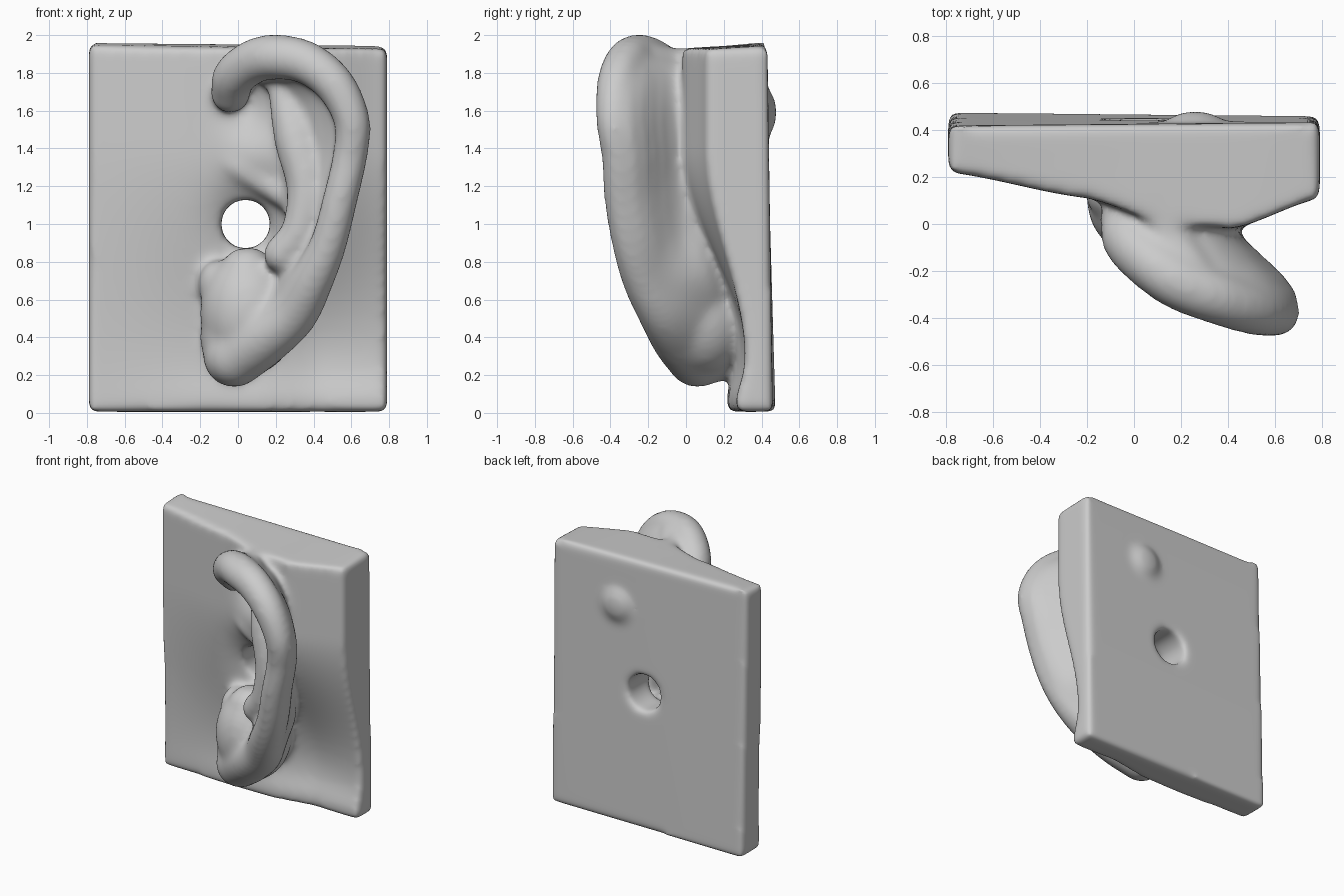
import bpy, bmesh, math
from mathutils import Vector, Matrix

if "Cube" in bpy.data.objects:
    bpy.data.objects.remove(bpy.data.objects["Cube"])

bm = bmesh.new()


def lerp_table(table, x):
    for (x0, y0), (x1, y1) in zip(table, table[1:]):
        if x <= x1:
            t = max(0, (x - x0) / (x1 - x0))
            t = t * t * (3 - 2 * t) * 0.4 + t * 0.6
            return y0 + (y1 - y0) * t
    return table[-1][1]


def gauss(x, z, cx, cz, sx, sz):
    return math.exp(-((x - cx) / sx) ** 2 - ((z - cz) / sz) ** 2)


TOP = [(-.79, .22), (-.2, .11), (.1, .01), (.42, -.02), (.79, .11)]
LOW = [(-.79, .25), (-.2, .24), (.1, .26), (.42, .32), (.79, .31)]


def front_y(x, z):
    t = min(1, max(0, (z - .3) / 1.1))
    t = t * t * (3 - 2 * t)
    y = lerp_table(LOW, x) * (1 - t) + lerp_table(TOP, x) * t
    y += .13 * gauss(x, z, .06, 1.0, .17, .22)      # bowl around the hole
    y += .10 * gauss(x, z, .06, 1.62, .12, .16)     # upper hollow
    return y - .05 * gauss(x, z, .5, .06, .8, .12)  # thicker lower edge


def catmull(pts, steps=6):
    out = []
    v = [Vector(p) for p in pts]
    v = [2 * v[0] - v[1]] + v + [2 * v[-1] - v[-2]]
    for a, b, c, d in zip(v, v[1:], v[2:], v[3:]):
        for k in range(steps):
            t = k / steps
            out.append(.5 * (2 * b + (c - a) * t + (2 * a - 5 * b + 4 * c - d) * t * t
                             + (3 * b - a - 3 * c + d) * t ** 3))
    return out + [v[-2]]


def ball(center, radii):
    m = Matrix.Translation(center) @ Matrix.Diagonal((*radii, 1))
    bmesh.ops.create_icosphere(bm, subdivisions=4, radius=1, matrix=m)


def tube(pts, sides=20):
    """Round sweep through (x, y, z, radius) points with ball ends."""
    path = catmull(pts)
    pos = [p.to_3d() for p in path]
    normal, rings = Vector((.3, 1, .2)), []
    for i, p in enumerate(pos):
        tan = (pos[min(i + 1, len(pos) - 1)] - pos[max(i - 1, 0)]).normalized()
        normal = (normal - tan * normal.dot(tan)).normalized()
        side = tan.cross(normal)
        rings.append([bm.verts.new(p + path[i][3] * (math.cos(a) * normal + math.sin(a) * side))
                      for a in (2 * math.pi * k / sides for k in range(sides))])
    for r0, r1 in zip(rings, rings[1:]):
        for k in range(sides):
            j = (k + 1) % sides
            bm.faces.new((r0[k], r0[j], r1[j], r1[k]))
    bm.faces.new(rings[0][::-1])
    bm.faces.new(rings[-1])
    for e in (0, -1):
        ball(pos[e], [path[e][3]] * 3)


# Backing plate: sculpted front sheet extruded to a flat, slightly leaning back
m = Matrix.Translation((0, 0, .98)) @ Matrix.Rotation(math.pi / 2, 4, 'X') @ Matrix.Diagonal((.79, .974, 1, 1))
bmesh.ops.create_grid(bm, x_segments=48, y_segments=60, size=1, matrix=m)
for v in bm.verts:
    v.co.y = front_y(v.co.x, v.co.z)
    v.co.z += -.012 * v.co.x * v.co.z / 1.95 - .02 * (v.co.z > 1.9)
ext = bmesh.ops.extrude_face_region(bm, geom=bm.faces[:], use_keep_orig=True)
for v in ext["geom"]:
    if isinstance(v, bmesh.types.BMVert):
        x, z = v.co.x, v.co.z
        v.co.y = .467 - .010 * x - z * (.022 - .01 * x)
        v.co.z += .02 * (z > 1.9)

# Small bump on the back
ball((.26, .40, 1.59), (.14, .08, .14))

# Outer rim, from its root over the top and down to the lobe
rim = [(-.04, .02, 1.69, .105), (-.02, -.07, 1.78, .115), (.08, -.17, 1.86, .118),
       (.2, -.25, 1.885, .12), (.36, -.315, 1.855, .115), (.51, -.365, 1.74, .108),
       (.603, -.38, 1.55, .097), (.593, -.355, 1.36, .093), (.54, -.34, 1.13, .093),
       (.48, -.295, .9, .098), (.395, -.225, .71, .115), (.29, -.12, .53, .135),
       (.13, -.03, .4, .155), (-.02, .06, .3, .165)]
tube(rim)

# Flap: sweeps blended between the rim and its root on the plate
root = [(.2, .0, 1.79, .09), (.27, 0, 1.74, .09), (.32, 0, 1.62, .09), (.32, 0, 1.5, .09),
        (.33, 0, 1.35, .09), (.34, 0, 1.15, .09), (.33, .02, .97, .09), (.3, .06, .75, .11),
        (.2, .12, .6, .12), (.1, .16, .45, .14), (-.02, .2, .32, .14)]
for t in (0, .17, .34, .5, .66, .8, .93):
    row = []
    for i, (a, b) in enumerate(zip(root, rim[3:])):
        p = Vector(a).lerp(Vector(b), t)
        if 0 < t and i < 7:
            p[3] = .075
            p += Vector((.03, .025, 0, 0)) * min(1, i / 2) * max(0, min(1, 2 * t - .6))
        row.append(p)
    tube(row)

# Web joining the rim top to the plate
tube([(.1, .07, 1.84, .09), (.17, -.08, 1.845, .09), (.24, -.2, 1.86, .1)])

# Inner ridge and the soft ridge above the hole
tube([(.25, -.04, 1.68, .09), (.31, -.09, 1.45, .12), (.37, -.13, 1.2, .115),
      (.33, -.14, .97, .1), (.235, -.11, .84, .1)])
tube([(-.13, .19, 1.38, .08), (0, .14, 1.31, .09), (.14, .12, 1.23, .085), (.28, .06, 1.12, .06)])

# Lobe and the knobs below the hole
ball((.06, .1, .53), (.26, .25, .33))
ball((.05, .07, .73), (.15, .15, .15))
ball((-.11, .15, .68), (.10, .13, .13))
ball((-.04, .12, .4), (.16, .2, .22))

bmesh.ops.recalc_face_normals(bm, faces=bm.faces[:])
mesh = bpy.data.meshes.new("ear_plaque")
bm.to_mesh(mesh)
bm.free()
ear = bpy.data.objects.new("ear_plaque", mesh)
bpy.context.collection.objects.link(ear)

# Through hole cutter
bpy.ops.mesh.primitive_cylinder_add(vertices=40, radius=.13, depth=1.6,
                                    location=(.04, 0, 1.0), rotation=(math.pi / 2, 0, 0))
cutter = bpy.context.object
cutter.name = "hole_cutter"
cutter.hide_render = True
cutter.display_type = 'WIRE'


def remesh():
    mod = ear.modifiers.new("fuse", 'REMESH')
    mod.mode = 'VOXEL'
    mod.voxel_size = .018
    mod.use_smooth_shade = True


# Fuse everything, drill, fuse again and soften
remesh()
cut = ear.modifiers.new("drill", 'BOOLEAN')
cut.operation = 'DIFFERENCE'
cut.object = cutter
remesh()
soft = ear.modifiers.new("soften", 'SMOOTH')
soft.factor = .5
soft.iterations = 16
